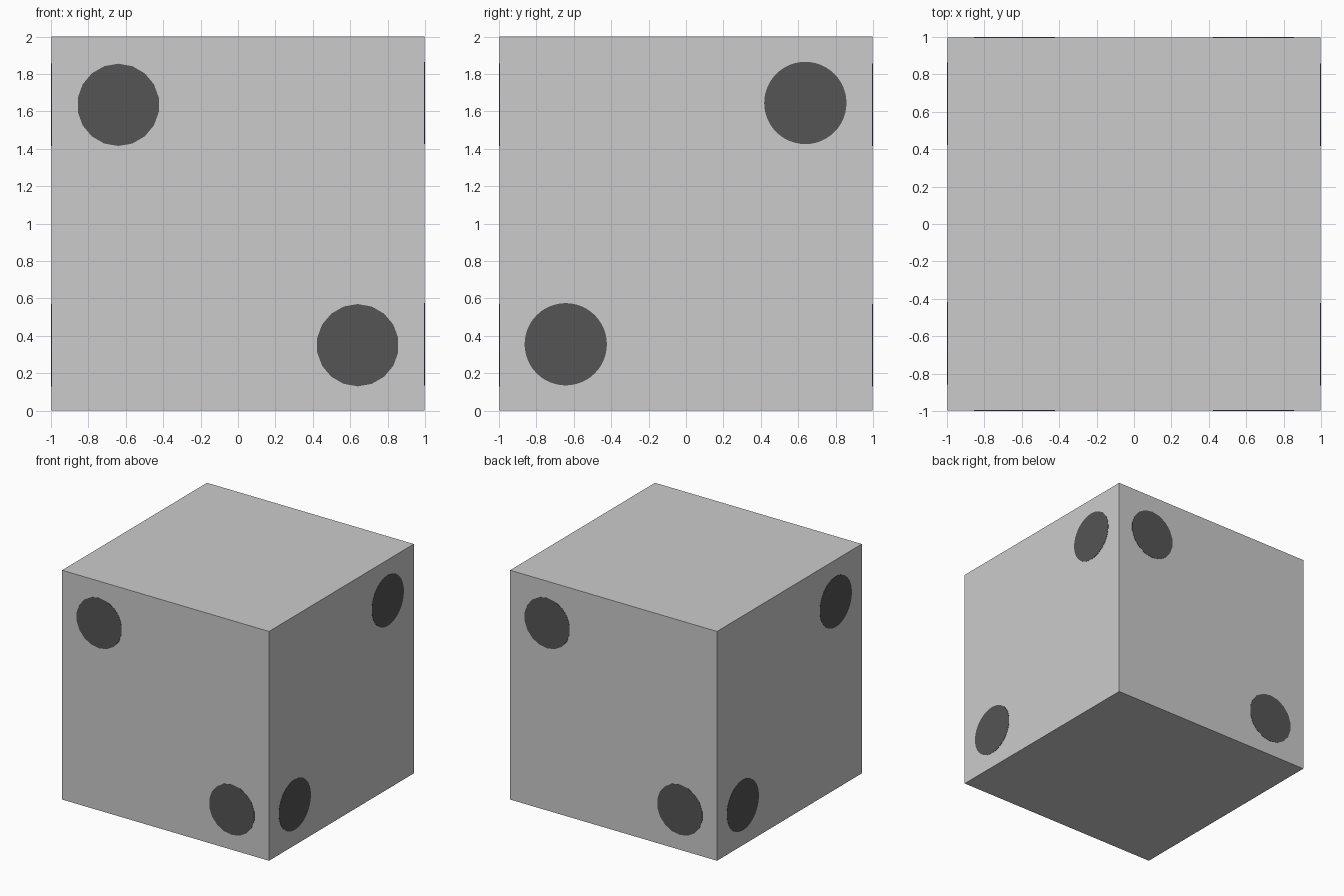
import bpy
from math import pi
from mathutils import Matrix

if "Cube" in bpy.data.objects:
    bpy.data.objects.remove(bpy.data.objects["Cube"])

HALF = 0.998      # body half width
PROUD = 0.002     # how far the dots stand off the faces
RADIUS = 0.22

dark = bpy.data.materials.new("dark_dot")
dark.diffuse_color = (0.09, 0.09, 0.09, 1)
dark.use_nodes = True
dark.node_tree.nodes["Principled BSDF"].inputs["Base Color"].default_value = dark.diffuse_color

# Cube body
bpy.ops.mesh.primitive_cube_add(size=2, location=(0, 0, 1))
body = bpy.context.object
body.name = "cube_body"
body.scale = (HALF, HALF, 1)


def dot(name, turn, across, height, sides):
    """Thin disc on the front face, then turned about z to its own side."""
    depth = PROUD + 0.01
    bpy.ops.mesh.primitive_cylinder_add(vertices=sides, radius=RADIUS, depth=depth)
    ob = bpy.context.object
    ob.name = name
    ob.matrix_world = (Matrix.Rotation(turn, 4, 'Z')
                       @ Matrix.Translation((across, -1 + depth / 2, height))
                       @ Matrix.Rotation(pi / 2, 4, 'X'))
    ob.data.materials.append(dark)


# Two diagonal dots per side: front/back dip right, left/right rise right
sides_info = [
    ("front", 0, [(-0.64, 1.635), (0.64, 0.35)], 18),
    ("right", pi / 2, [(0.638, 1.645), (-0.643, 0.355)], 48),
    ("back", pi, [(-0.64, 1.635), (0.64, 0.35)], 18),
    ("left", -pi / 2, [(0.638, 1.635), (-0.643, 0.35)], 48),
]
for side, turn, spots, count in sides_info:
    for level, (across, height) in zip(("upper", "lower"), spots):
        dot(f"{side}_{level}_dot", turn, across, height, count)
